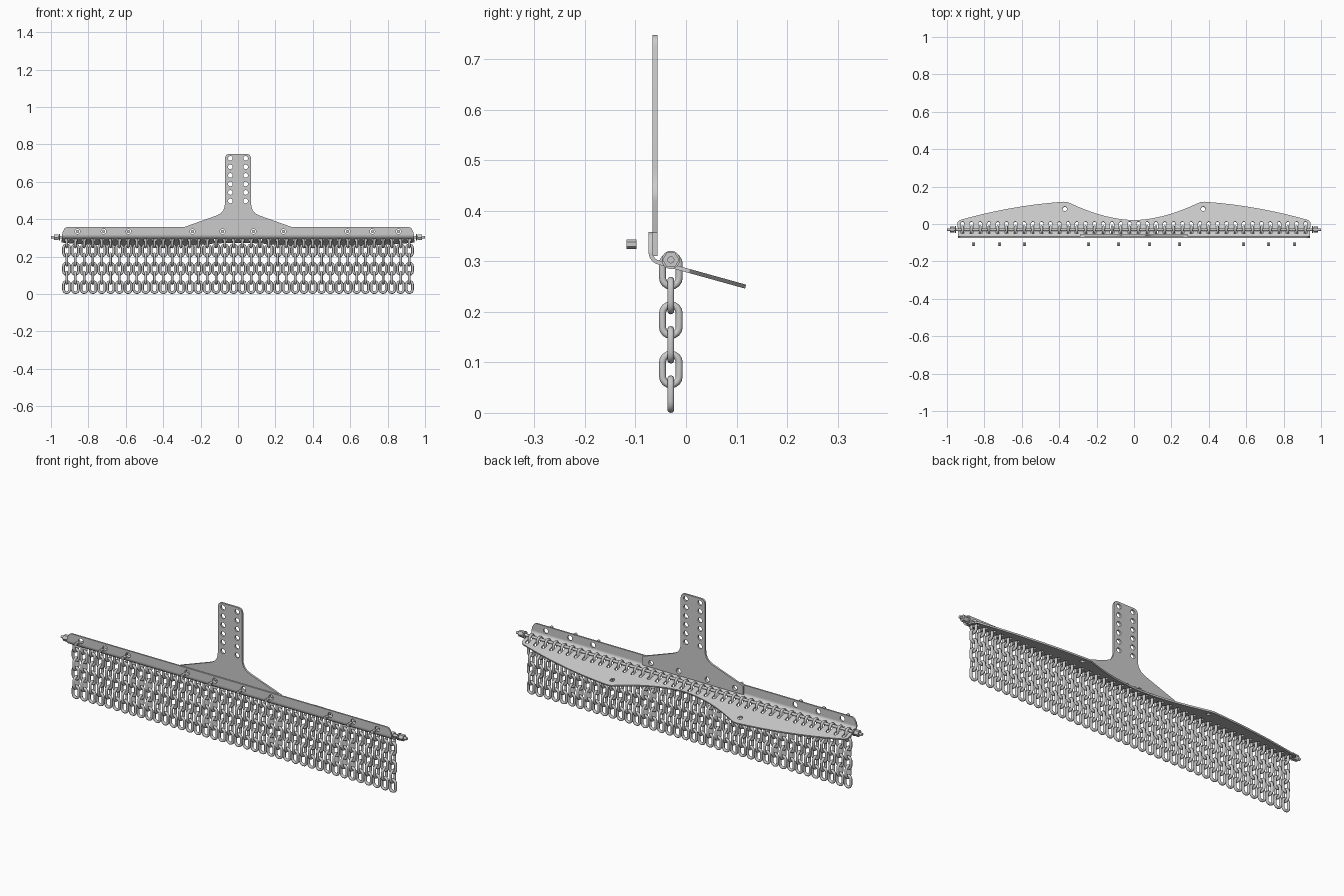
import bpy, bmesh
from math import sin, cos, pi, radians
from mathutils import Matrix, Vector

if "Cube" in bpy.data.objects:
    bpy.data.objects.remove(bpy.data.objects["Cube"])


def add(name, mesh, loc=(0, 0, 0), rot=(0, 0, 0)):
    ob = bpy.data.objects.new(name, mesh)
    ob.location, ob.rotation_euler = loc, rot
    bpy.context.collection.objects.link(ob)
    return ob


def smooth(mesh, deg=35):
    mesh.shade_smooth()
    mesh.set_sharp_from_angle(angle=radians(deg))


def circle(cx, cy, r, n=20):
    return [(cx + r * cos(2 * pi * i / n), cy + r * sin(2 * pi * i / n)) for i in range(n)]


def mirrored(half):
    # half outline on +x, closed by its mirror image
    return half + [(-x, y) for x, y in reversed(half) if x > 1e-6]


def plate(name, loops, t, loc, rot):
    # flat plate: first loop is the outline, the others are holes
    cu = bpy.data.curves.new(name, 'CURVE')
    cu.dimensions, cu.fill_mode, cu.extrude = '2D', 'BOTH', t / 2
    for pts in loops:
        sp = cu.splines.new('POLY')
        sp.points.add(len(pts) - 1)
        for p, (x, y) in zip(sp.points, pts):
            p.co = (x, y, 0, 1)
        sp.use_cyclic_u = True
    tmp = add(name + "_tmp", cu)
    me = bpy.data.meshes.new_from_object(tmp.evaluated_get(bpy.context.evaluated_depsgraph_get()))
    bpy.data.objects.remove(tmp)
    bm = bmesh.new()
    bm.from_mesh(me)
    bmesh.ops.remove_doubles(bm, verts=bm.verts, dist=1e-5)
    bm.to_mesh(me)
    bm.free()
    smooth(me)
    return add(name, me, loc, rot)


def cylinder(name, r, depth, loc, axis, n=24):
    bm = bmesh.new()
    bmesh.ops.create_cone(bm, cap_ends=True, segments=n, radius1=r, radius2=r, depth=depth,
                          matrix=Matrix.Rotation(pi / 2, 4, axis))
    me = bpy.data.meshes.new(name)
    bm.to_mesh(me)
    bm.free()
    smooth(me)
    return add(name, me, loc)


COUNT, PITCH = 40, 0.047
chain_x = [(i - (COUNT - 1) / 2) * PITCH for i in range(COUNT)]
bolt_x = [s * x for x in (0.083, 0.243, 0.585, 0.718, 0.858) for s in (-1, 1)]
T = 0.008
SLOPE = radians(15.5)
ROD_Y, ROD_Z = -0.03, 0.303

# sloping deflector with wavy rear edge, chain slots and two holes
edge = [(0.94, -0.055), (0.944, 0.008), (0.932, 0.02)]
for i in range(1, 13):
    f = i / 12
    edge.append((0.932 - 0.557 * f, 0.02 + 0.098 * f + 0.06 * f * (1 - f)))
edge.append((0.355, 0.116))
edge += [(0.34 * (1 - i / 14), 0.02 + 0.09 * (1 - i / 14) ** 1.8) for i in range(15)]
to_flat = lambda pts: [(x, (y + 0.055) / cos(SLOPE)) for x, y in pts]


def slot(x, w=0.0095):
    return [(x - w, 0.003), (x + w, 0.003)] + \
           [(x + w * cos(a * pi / 6), 0.06 + w * sin(a * pi / 6)) for a in range(7)]


plate("deflector_plate",
      [to_flat(mirrored(edge))] + [slot(x) for x in chain_x]
      + [to_flat(circle(s * 0.37, 0.08, 0.012)) for s in (-1, 1)],
      T, (0, -0.055, 0.298), (-SLOPE, 0, 0))

# rounded bend joining deflector and flange
R, CY, CZ = 0.0205, -0.0495, 0.3178
angles = [pi + (pi / 2 - SLOPE) * i / 8 for i in range(9)]
prof = [(CY + r * cos(a), CZ + r * sin(a)) for r, seq in
        ((R + T / 2, angles), (R - T / 2, angles[::-1])) for a in seq]
bm = bmesh.new()
face = bm.faces.new([bm.verts.new((-0.94, y, z)) for y, z in prof])
ext = bmesh.ops.extrude_face_region(bm, geom=[face])
bmesh.ops.translate(bm, vec=(1.88, 0, 0), verts=[v for v in ext["geom"] if isinstance(v, bmesh.types.BMVert)])
bmesh.ops.recalc_face_normals(bm, faces=bm.faces)
me = bpy.data.meshes.new("plate_bend")
bm.to_mesh(me)
bm.free()
smooth(me)
add("plate_bend", me)

# upright front flange with bolt holes
plate("front_flange",
      [mirrored([(0.94, CZ), (0.936, 0.335), (0.926, 0.352), (0.915, 0.358)])]
      + [circle(x, 0.334, 0.0135) for x in bolt_x],
      T, (0, CY - R, 0), (pi / 2, 0, 0))

# mounting bracket behind the flange
plate("mounting_bracket",
      [mirrored([(0.29, 0.311), (0.29, 0.357), (0.115, 0.419), (0.093, 0.43), (0.079, 0.446), (0.072, 0.465),
                 (0.07, 0.485), (0.07, 0.726), (0.067, 0.737), (0.06, 0.745), (0.05, 0.748)])]
      + [circle(s * 0.041, 0.497 + 0.0456 * i, 0.0125) for s in (-1, 1) for i in range(6)]
      + [circle(x, 0.334, 0.0135) for x in bolt_x if abs(x) < 0.27],
      0.01, (0, -0.0615, 0), (pi / 2, 0, 0))

# loose nuts in front of the flange
for x in bolt_x:
    cylinder("flange_nut", 0.0095, 0.02, (x, -0.108, 0.334), 'X', 6)

# chain rod with end washers and nuts
cylinder("chain_rod", 0.007, 2.0, (0, ROD_Y, ROD_Z), 'Y', 16)
for s in (-1, 1):
    cylinder("rod_washer", 0.018, 0.006, (s * 0.954, ROD_Y, ROD_Z), 'Y')
    cylinder("rod_nut", 0.0165, 0.024, (s * 0.972, ROD_Y, ROD_Z), 'Y', 6)

# one chain: six stadium links, alternately turned
WIRE, HALF, BEND, SIDES = 0.007, 0.0372, 0.0165, 10
path = []
for k in range(2):
    for i in range(9):
        a = pi * k + pi * i / 8
        path.append((Vector((cos(a), 0, sin(a))), (1 - 2 * k) * (HALF - WIRE - BEND)))
bm = bmesh.new()
for link in range(6):
    z = HALF + 0.0488 * link
    turn = Matrix.Translation((0, 0, z)) @ Matrix.Rotation(pi / 2 * (link % 2), 4, 'Z')
    rings = []
    for d, off in path:
        c = d * BEND + Vector((0, 0, off))
        rings.append([bm.verts.new(turn @ (c + WIRE * (cos(b) * d + sin(b) * Vector((0, 1, 0)))))
                      for b in (2 * pi * j / SIDES for j in range(SIDES))])
    for i, ring in enumerate(rings):
        nxt = rings[(i + 1) % len(rings)]
        for j in range(SIDES):
            k = (j + 1) % SIDES
            bm.faces.new((ring[j], ring[k], nxt[k], nxt[j]))
bmesh.ops.recalc_face_normals(bm, faces=bm.faces)
chain = bpy.data.meshes.new("chain")
bm.to_mesh(chain)
bm.free()
smooth(chain, 60)
for x in chain_x:
    add("chain", chain, (x, ROD_Y, 0))
